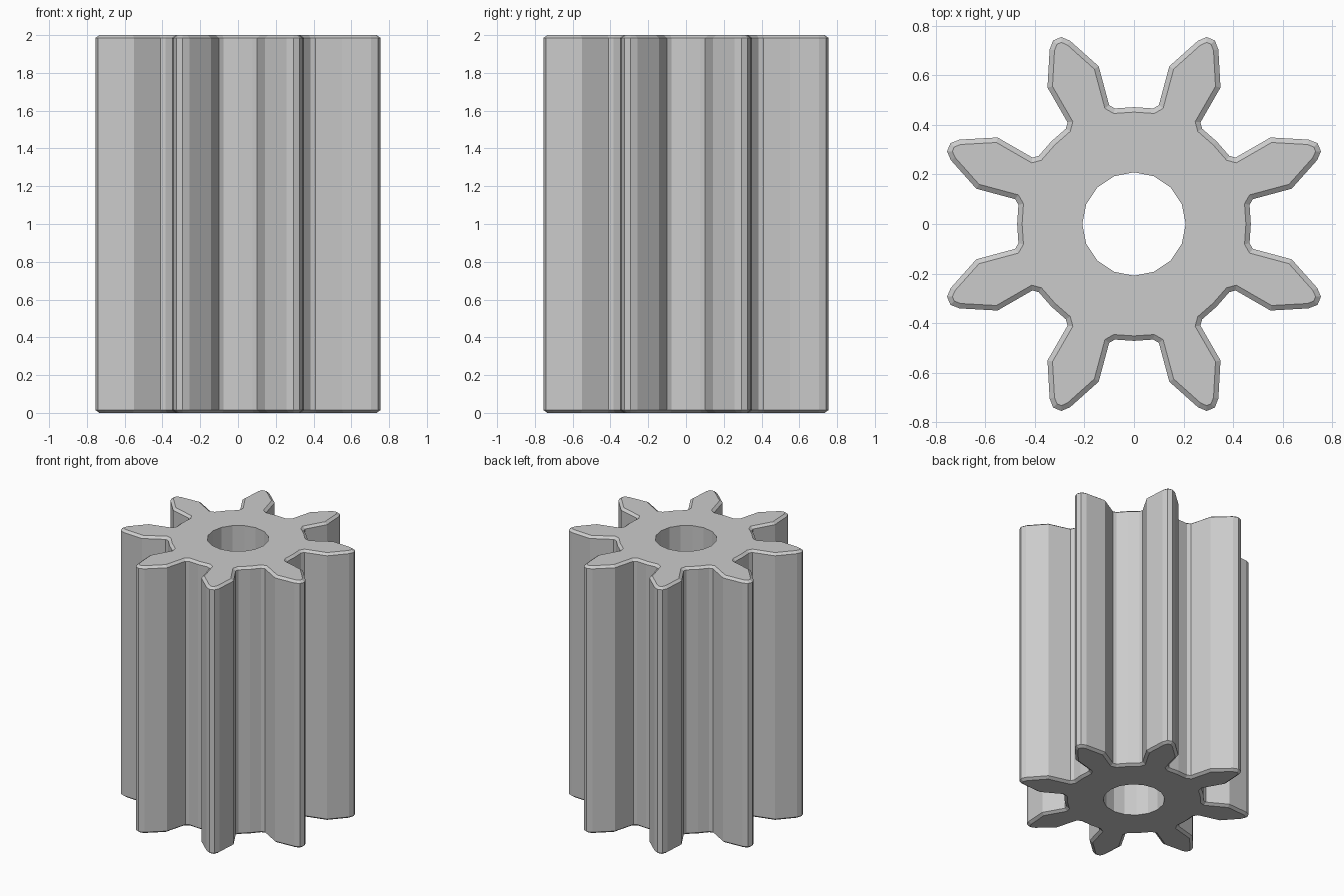
import bpy, bmesh, math
from mathutils import Vector

if "Cube" in bpy.data.objects:
    bpy.data.objects.remove(bpy.data.objects["Cube"], do_unlink=True)

TEETH, HEIGHT, CHAMFER, INSET = 8, 2.0, 0.015, 0.02
HOLE_RADIUS, HOLE_SIDES = 0.209, 16
# Half a tooth, root to tip: distance along the tooth, half width
HALF_TOOTH = [(0.461, 0.107), (0.482, 0.091), (0.643, 0.112), (0.782, 0.045), (0.81, 0.018)]
ROOT_RADIUS = 0.472


def gear_outline():
    tooth = [(r, -w) for r, w in HALF_TOOTH] + HALF_TOOTH[::-1]
    step = 2 * math.pi / TEETH
    points = []
    for i in range(TEETH):
        a = (i + 0.5) * step
        along, across = Vector((math.cos(a), math.sin(a))), Vector((-math.sin(a), math.cos(a)))
        points += [along * r + across * w for r, w in tooth]
        b = a + step / 2
        points.append(Vector((math.cos(b), math.sin(b))) * ROOT_RADIUS)
    return points


def inset(points, distance):
    # Mitred inward offset of a counter-clockwise outline
    result = []
    for i, p in enumerate(points):
        d1 = (p - points[i - 1]).normalized()
        d2 = (points[(i + 1) % len(points)] - p).normalized()
        n1, n2 = Vector((-d1.y, d1.x)), Vector((-d2.y, d2.x))
        result.append(p + (n1 + n2) * distance / (1 + n1.dot(n2)))
    return result


bm = bmesh.new()


def ring(points, z):
    return [bm.verts.new((p.x, p.y, z)) for p in points]


def bridge(low, high):
    n = len(low)
    for i in range(n):
        j = (i + 1) % n
        bm.faces.new((low[i], low[j], high[j], high[i]))


def loop_edges(verts):
    return [bm.edges.get((verts[i - 1], verts[i])) for i in range(len(verts))]


# Toothed wall with chamfered ends
outer = gear_outline()
inner = inset(outer, INSET)
wall = [ring(inner, 0), ring(outer, CHAMFER), ring(outer, HEIGHT - CHAMFER), ring(inner, HEIGHT)]
for low, high in zip(wall, wall[1:]):
    bridge(low, high)

# Shaft hole
circle = [Vector((math.cos(a), math.sin(a))) * HOLE_RADIUS
          for a in (2 * math.pi * i / HOLE_SIDES for i in range(HOLE_SIDES))]
hole = [ring(circle, 0), ring(circle, HEIGHT)]
bridge(hole[1], hole[0])

# End faces around the hole
for rim, bore, up in ((wall[0], hole[0], -1), (wall[-1], hole[1], 1)):
    bmesh.ops.triangle_fill(bm, use_beauty=True, use_dissolve=False,
                            edges=loop_edges(rim) + loop_edges(bore), normal=(0, 0, up))
bmesh.ops.recalc_face_normals(bm, faces=bm.faces)

mesh = bpy.data.meshes.new("pinion_gear")
bm.to_mesh(mesh)
bm.free()
gear = bpy.data.objects.new("pinion_gear", mesh)
bpy.context.collection.objects.link(gear)

# Plain grey
grey = bpy.data.materials.new("grey")
grey.use_nodes = True
colour = (0.6, 0.6, 0.6, 1)
grey.diffuse_color = colour
grey.node_tree.nodes["Principled BSDF"].inputs["Base Color"].default_value = colour
mesh.materials.append(grey)
